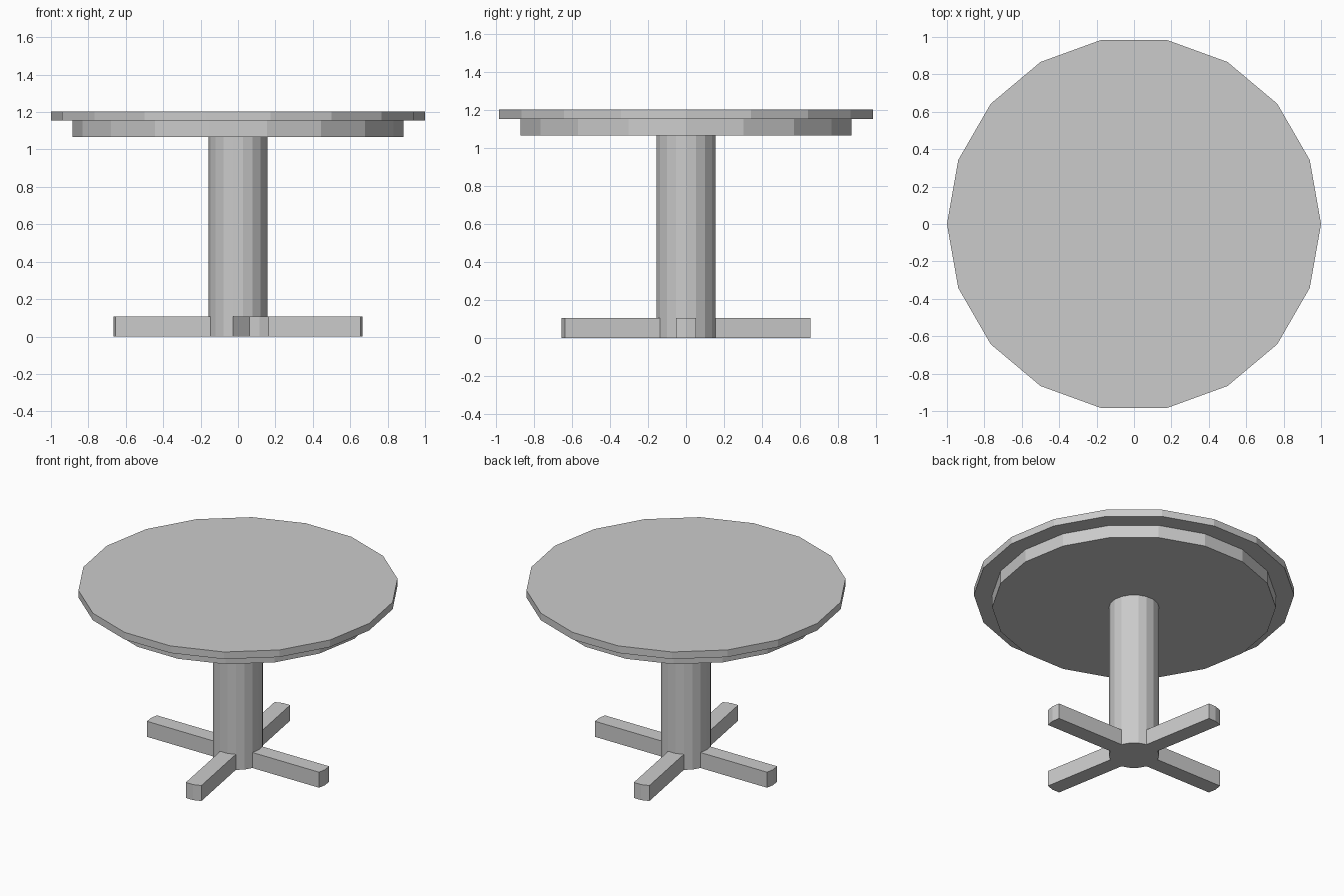
import bpy, bmesh
from math import cos, sin, radians, pi
from mathutils import Vector

if "Cube" in bpy.data.objects:
    bpy.data.objects.remove(bpy.data.objects["Cube"])

SIDES = 18
LEG_H, APRON_Z, TOP_Z, HEIGHT = 0.107, 1.067, 1.155, 1.204
COL_R, LEG_REACH = 0.157, 0.508


def ring(bm, r, z):
    return [bm.verts.new((r * cos(2 * pi * i / SIDES), r * sin(2 * pi * i / SIDES), z))
            for i in range(SIDES)]


def prism(bm, r, levels):
    """18-sided closed prism; returns the side faces of each storey."""
    rings = [ring(bm, r, z) for z in levels]
    bm.faces.new(rings[0][::-1])
    bm.faces.new(rings[-1])
    return [[bm.faces.new((a[i], a[(i + 1) % SIDES], b[(i + 1) % SIDES], b[i]))
             for i in range(SIDES)] for a, b in zip(rings, rings[1:])]


def finish(bm, name):
    bmesh.ops.recalc_face_normals(bm, faces=bm.faces[:])
    me = bpy.data.meshes.new(name)
    bm.to_mesh(me)
    bm.free()
    bpy.context.collection.objects.link(bpy.data.objects.new(name, me))


# Round tabletop and the narrower apron beneath it
for name, r, z0, z1 in (("tabletop", 1.0, TOP_Z, HEIGHT), ("apron", 0.886, APRON_Z, TOP_Z)):
    bm = bmesh.new()
    prism(bm, r, (z0, z1))
    finish(bm, name)

# Pedestal: column with four feet, each pulled out of a pair of side faces
bm = bmesh.new()
base = prism(bm, COL_R, (0, LEG_H, APRON_Z))[0]
for deg in (0, 100, 180, 280):
    k = deg // 20
    pair = [base[k - 1], base[k]]
    out = bmesh.ops.extrude_face_region(bm, geom=pair)["geom"]
    verts = [g for g in out if isinstance(g, bmesh.types.BMVert)]
    a = radians(deg)
    bmesh.ops.translate(bm, verts=verts, vec=Vector((cos(a), sin(a), 0)) * LEG_REACH)
    leftover = [f for f in pair if f.is_valid]
    if leftover:
        bmesh.ops.delete(bm, geom=leftover, context='FACES')
finish(bm, "pedestal")
